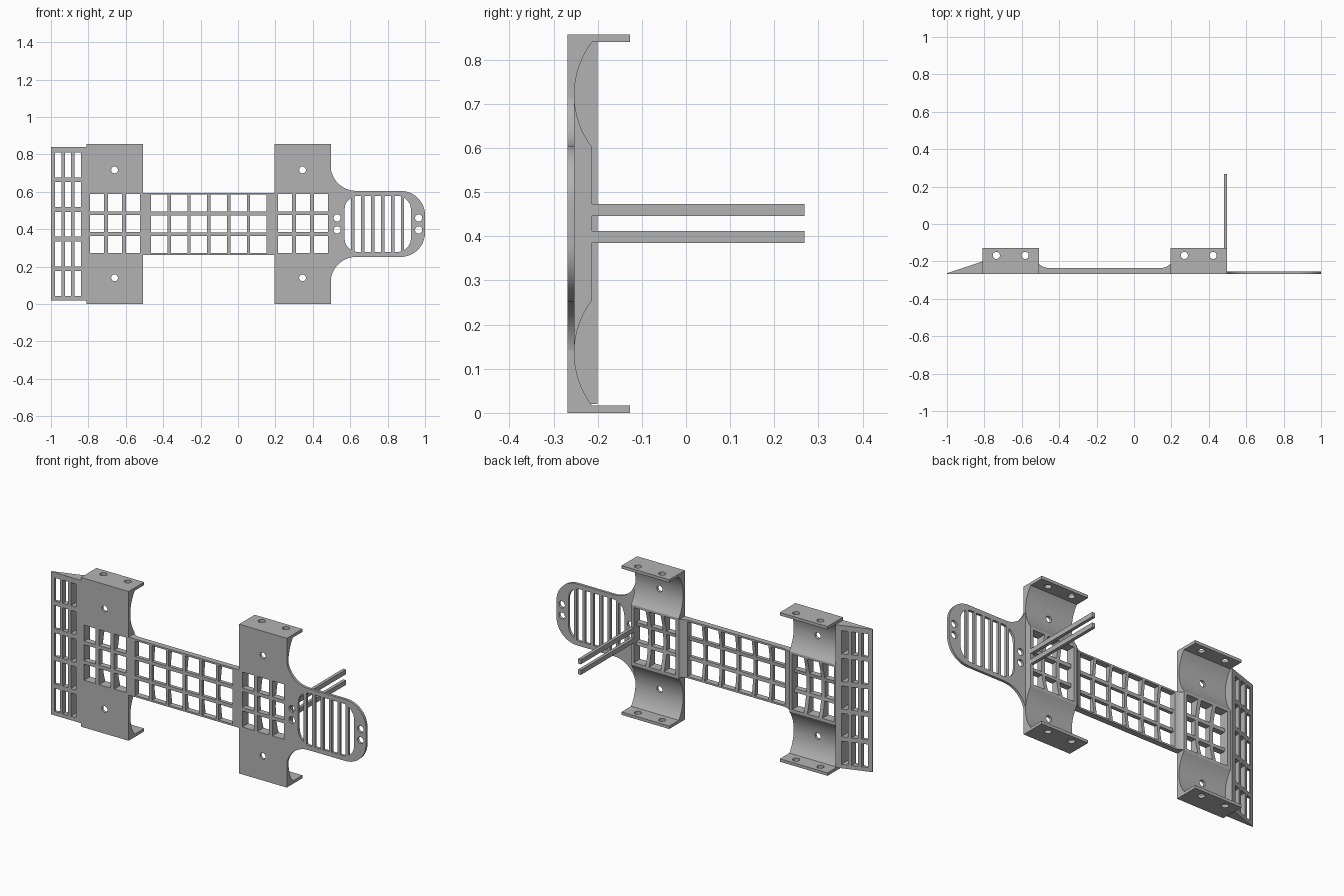
import bpy, bmesh, math

cube = bpy.data.objects.get("Cube")
if cube:
    bpy.data.objects.remove(cube, do_unlink=True)

grey = bpy.data.materials.new("plain_grey")
grey.use_nodes = True
grey.diffuse_color = (0.45, 0.45, 0.45, 1)
grey.node_tree.nodes["Principled BSDF"].inputs["Base Color"].default_value = (0.45, 0.45, 0.45, 1)

FRONT, TOP = -0.268, 0.857
MID = TOP / 2
PLACE = {"x": lambda a, b, t: (t, a, b),
         "y": lambda a, b, t: (a, t, b),
         "z": lambda a, b, t: (a, b, t)}


def arc(ca, cb, r, start, end, n=12):
    angles = [math.radians(start + (end - start) * i / n) for i in range(n + 1)]
    return [(ca + r * math.cos(t), cb + r * math.sin(t)) for t in angles]


def bow(a, lo, hi, depth, n=16):
    """Hollow arc on a back face at y=a, running from z=lo up to z=hi."""
    half = (hi - lo) / 2
    r = (half * half + depth * depth) / (2 * depth)
    s = math.degrees(math.asin(half / r))
    return arc(a - depth + r, (lo + hi) / 2, r, 180 + s, 180 - s, n)


def rect(a0, a1, b0, b1):
    return [(a0, b0), (a1, b0), (a1, b1), (a0, b1)]


def flip(points):
    """Mirror a front outline about mid height, keeping the order going round."""
    return [(a, TOP - b) for a, b in reversed(points)]


def solid(name, outlines, axis, lo, hi):
    bm = bmesh.new()
    for outline in outlines:
        face = bm.faces.new([bm.verts.new(PLACE[axis](a, b, lo)) for a, b in outline])
        ext = bmesh.ops.extrude_face_region(bm, geom=[face])["geom"]
        moved = [v for v in ext if isinstance(v, bmesh.types.BMVert)]
        bmesh.ops.translate(bm, verts=moved, vec=PLACE[axis](0, 0, hi - lo))
    bmesh.ops.recalc_face_normals(bm, faces=bm.faces)
    mesh = bpy.data.meshes.new(name)
    bm.to_mesh(mesh)
    bm.free()
    mesh.materials.append(grey)
    ob = bpy.data.objects.new(name, mesh)
    bpy.context.collection.objects.link(ob)
    return ob


def cut(ob, outlines, axis, lo=-2, hi=2):
    tool = solid("cutter", outlines, axis, lo, hi)
    tool.hide_render = True
    mod = ob.modifiers.new("cut", "BOOLEAN")
    mod.operation, mod.solver, mod.object = "DIFFERENCE", "EXACT", tool
    graph = bpy.context.evaluated_depsgraph_get()
    mesh = bpy.data.meshes.new_from_object(ob.evaluated_get(graph))
    ob.modifiers.clear()
    ob.data = mesh
    bpy.data.objects.remove(tool, do_unlink=True)


def cells(x0, x1, nx, z0, z1, nz, gx, gz):
    """Regular grid of openings with bars gx and gz wide between them."""
    w = (x1 - x0 - gx * (nx - 1)) / nx
    h = (z1 - z0 - gz * (nz - 1)) / nz
    return [rect(x0 + i * (w + gx), x0 + i * (w + gx) + w, z0 + j * (h + gz), z0 + j * (h + gz) + h)
            for i in range(nx) for j in range(nz)]


parts = []

# Two saddles: flanged ends, two hollows and a pierced middle
BACK, LIP = -0.213, -0.127
half = [(BACK, 0.6)] + bow(BACK, 0.602, 0.84, 0.04) + [(LIP, 0.84), (LIP, TOP), (FRONT, TOP)]
for name, x in (("right_saddle", -0.81), ("left_saddle", 0.195)):
    ob = solid(name, [half + flip(half)], "x", x, x + 0.303)
    cut(ob, [bow(BACK, 0.272, 0.588, 0.025) + [(-0.1, 0.588), (-0.1, 0.272)]], "x", x + 0.02, x + 0.285)
    cut(ob, cells(x + 0.02, x + 0.285, 3, 0.272, 0.588, 3, 0.022, 0.02), "y")
    cut(ob, [arc(x + 0.15, z, 0.018, 0, 345, 23) for z in (0.14, TOP - 0.14)], "y")
    cut(ob, [arc(x + dx, -0.168, 0.019, 0, 345, 23) for dx in (0.074, 0.228)], "z")
    parts.append(ob)

# Lattice bridge between the saddles, flared at both ends
end = [(0.195, BACK), (0.184, -0.222), (0.17, -0.23), (0.15, -0.235)]
span = [(0.195, FRONT)] + end + [(-0.313 - a, b) for a, b in reversed(end)] + [(-0.508, FRONT)]
bridge = solid("bridge", [span], "z", 0.262, 0.595)
cut(bridge, [bow(-0.235, 0.272, 0.585, 0.015) + [(-0.1, 0.585), (-0.1, 0.272)]], "x", -0.465, 0.153)
cut(bridge, cells(-0.465, 0.153, 6, 0.272, 0.585, 3, 0.018, 0.02), "y")
parts.append(bridge)

# Tapered grille on the outer right end
ramp = solid("end_ramp", [[(-1, FRONT), (-0.81, FRONT), (-0.81, -0.2), (-1, -0.263)]], "z", 0.02, 0.84)
cut(ramp, cells(-0.978, -0.84, 3, 0.043, 0.81, 5, 0.018, 0.026), "y")
parts.append(ramp)

# Thin rounded tab with blended shoulders
upper = (arc(0.87, 0.475, 0.13, 0, 90) + arc(0.632, 0.742, 0.137, 270, 180))
tab = solid("end_tab", [upper + flip(upper)], "y", FRONT, -0.253)


# Slots that fill a rounded window in the tab
def window_height(x, r=0.075, h=0.15):
    d = max(0, abs(x - 0.747) - (0.178 - r))
    return h - r + math.sqrt(max(0, r * r - d * d))


slots = []
for i in range(7):
    x0 = 0.569 + i * 0.0533
    xs = [x0 + 0.036 * k / 8 for k in range(9)]
    edge = [(x, MID + window_height(x)) for x in xs]
    slots.append(edge + flip(edge))
cut(tab, slots, "y")
cut(tab, [arc(x, MID + s * 0.032, 0.019, 0, 345, 23) for x in (0.53, 0.966) for s in (-1, 1)], "y")
parts.append(tab)

# Pair of long prongs behind the left saddle
for name, z in (("lower_prong", 0.385), ("upper_prong", 0.446)):
    parts.append(solid(name, [rect(0.48, 0.498, z, z + 0.027)], "y", -0.225, 0.268))

# Smooth curved faces, keep edges crisp
bpy.ops.object.select_all(action="DESELECT")
for ob in parts:
    ob.select_set(True)
bpy.context.view_layer.objects.active = parts[0]
bpy.ops.object.shade_smooth_by_angle(angle=math.radians(30))
